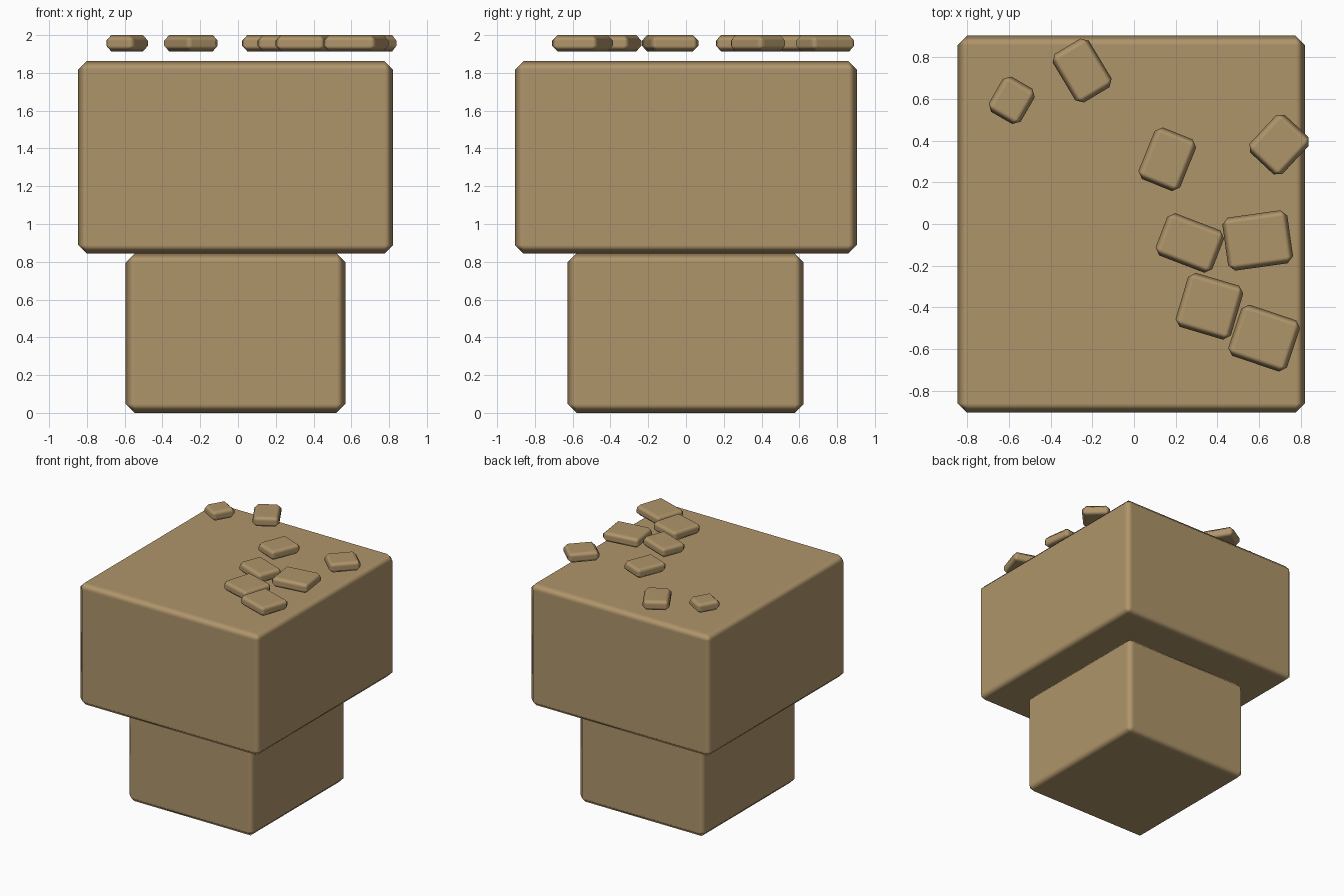
import bpy
from math import radians

if "Cube" in bpy.data.objects:
    bpy.data.objects.remove(bpy.data.objects["Cube"])


def bevelled_box(name, centre, size, bevel, turn=0.0):
    """Box with one-segment softened chamfers on every edge."""
    bpy.ops.mesh.primitive_cube_add(size=1, location=centre,
                                    rotation=(0, 0, radians(turn)))
    ob = bpy.context.object
    ob.name = name
    ob.scale = size
    bpy.ops.object.transform_apply(location=False, rotation=False, scale=True)
    bpy.ops.object.shade_smooth()
    mod = ob.modifiers.new("chamfer", 'BEVEL')
    mod.width = bevel
    mod.segments = 1
    mod.harden_normals = True
    mat = bpy.data.materials.get("sandstone")
    ob.data.materials.append(mat)
    return ob


sand = bpy.data.materials.new("sandstone")
sand.diffuse_color = (0.43, 0.30, 0.145, 1)
sand.use_nodes = True
sand.node_tree.nodes["Principled BSDF"].inputs["Base Color"].default_value = sand.diffuse_color

# Two stacked rock blocks, the wide one on the narrow one
bevelled_box("lower_block", (-0.013, -0.002, 0.422), (1.163, 1.25, 0.844), 0.047)
bevelled_box("upper_block", (-0.013, -0.001, 1.353), (1.668, 1.81, 1.018), 0.045)

# Flat pebbles hovering just over the top: x, y, width, depth, turn
pebbles = [
    (-0.587, 0.594, 0.177, 0.195, -30),
    (-0.249, 0.737, 0.203, 0.272, 31),
    (0.160, 0.311, 0.215, 0.267, -22),
    (0.697, 0.381, 0.215, 0.245, -43),
    (0.268, -0.091, 0.292, 0.217, -21),
    (0.594, -0.079, 0.315, 0.257, 8),
    (0.362, -0.395, 0.277, 0.270, -16.5),
    (0.625, -0.548, 0.297, 0.259, -18.5),
]
for i, (x, y, w, d, turn) in enumerate(pebbles, 1):
    bevelled_box(f"pebble_{i}", (x, y, 1.957), (w, d, 0.086), 0.03, turn)
